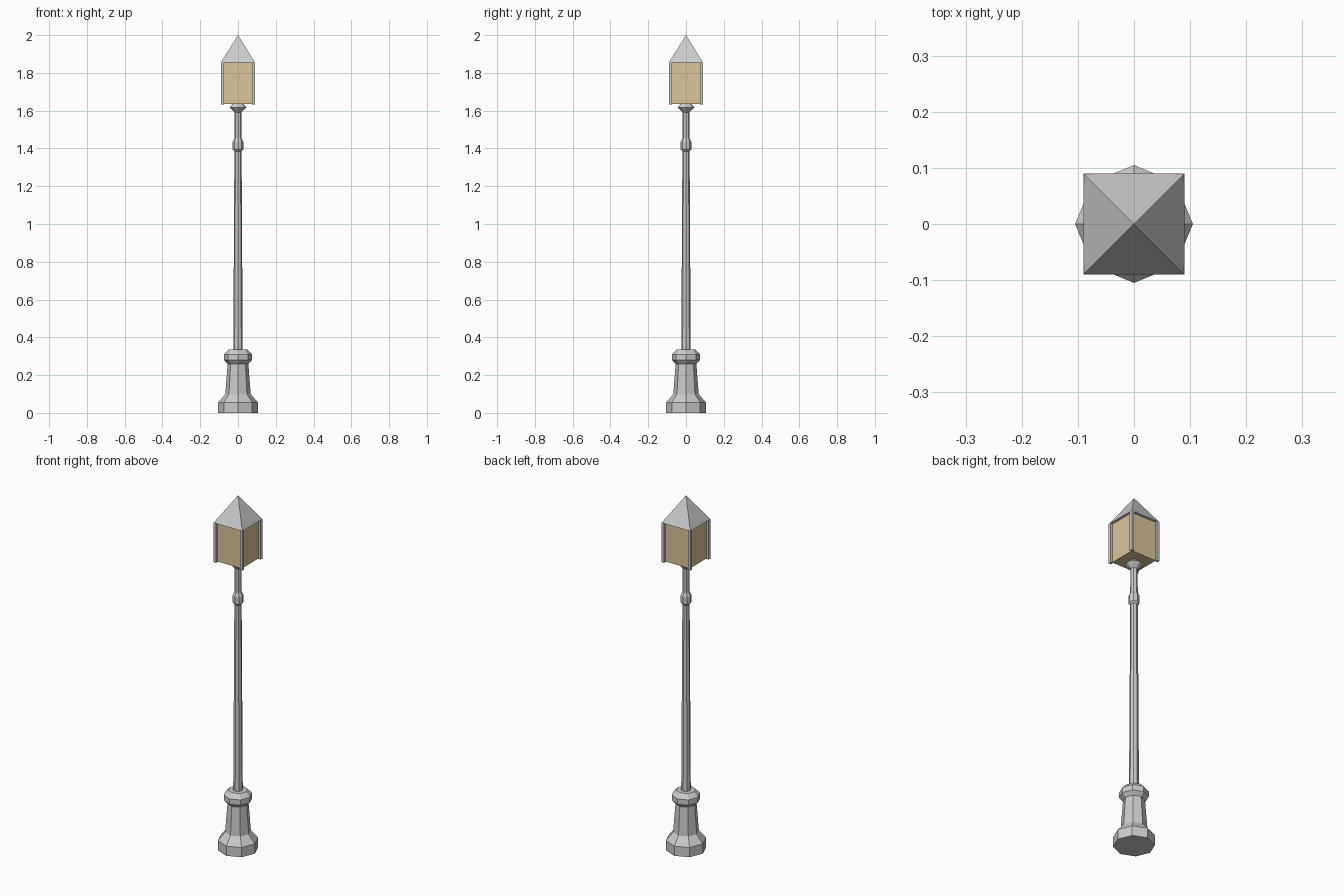
import bpy, bmesh, math

if "Cube" in bpy.data.objects:
    bpy.data.objects.remove(bpy.data.objects["Cube"])


def lathe(name, profile, sides=8):
    """Revolve (radius, z) points into a closed faceted solid, corners on the axes."""
    bm = bmesh.new()
    rings = []
    for r, z in profile:
        rings.append([bm.verts.new((r * math.cos(2 * math.pi * i / sides),
                                    r * math.sin(2 * math.pi * i / sides), z))
                      for i in range(sides)])
    for a, b in zip(rings, rings[1:]):
        for i in range(sides):
            j = (i + 1) % sides
            bm.faces.new((a[i], a[j], b[j], b[i]))
    bm.faces.new(rings[0][::-1])
    bm.faces.new(rings[-1])
    return finish(name, bm)


def box(name, half, x, y, z0, z1):
    bm = bmesh.new()
    bmesh.ops.create_cube(bm, size=1)
    for v in bm.verts:
        v.co.x = x + v.co.x * 2 * half
        v.co.y = y + v.co.y * 2 * half
        v.co.z = z0 if v.co.z < 0 else z1
    return finish(name, bm)


def finish(name, bm):
    mesh = bpy.data.meshes.new(name)
    bm.to_mesh(mesh)
    bm.free()
    ob = bpy.data.objects.new(name, mesh)
    bpy.context.collection.objects.link(ob)
    return ob


# Octagonal pedestal with flared foot and collar
lathe("base", [(0.105, 0), (0.105, 0.055), (0.067, 0.10), (0.055, 0.26),
               (0.074, 0.28), (0.074, 0.31), (0.05, 0.335)])

# Tapered pole, ring and flared lantern seat
lathe("pole", [(0.025, 0.33), (0.019, 1.385), (0.028, 1.395), (0.028, 1.435),
               (0.019, 1.455), (0.018, 1.59), (0.045, 1.618), (0.025, 1.637)])

# Glass body
glass = box("lantern_glass", 0.077, 0, 0, 1.635, 1.857)
mat = bpy.data.materials.new("warm_glass")
mat.diffuse_color = (0.72, 0.55, 0.32, 1)
mat.use_nodes = True
mat.node_tree.nodes["Principled BSDF"].inputs["Base Color"].default_value = mat.diffuse_color
glass.data.materials.append(mat)

# Corner posts
for sx in (-1, 1):
    for sy in (-1, 1):
        box("lantern_post", 0.008, sx * 0.082, sy * 0.082, 1.632, 1.857)

# Pyramid roof
bm = bmesh.new()
bmesh.ops.create_cone(bm, cap_ends=True, segments=4, radius1=0.09 * math.sqrt(2),
                      radius2=0, depth=0.145)
bmesh.ops.remove_doubles(bm, verts=bm.verts, dist=1e-5)
xs = [abs(v.co.x) for v in bm.verts]
# Turn the square so its sides face the axes
turn = math.pi / 4 if min(x for x in xs if x >= 0) < 1e-4 and max(xs) > 0.1 else 0
roof = finish("lantern_roof", bm)
roof.location.z = 1.9275
roof.rotation_euler.z = turn
